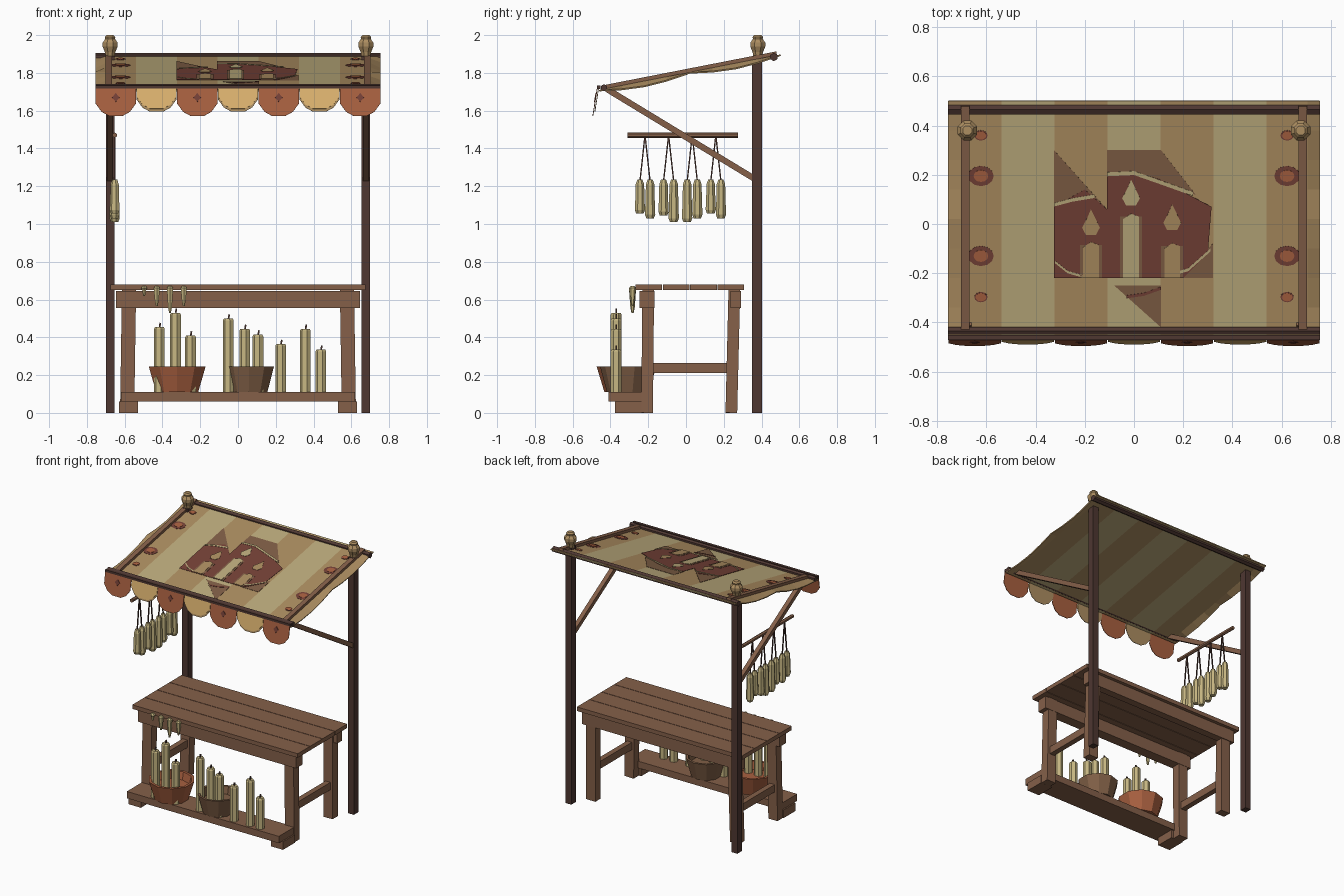
import bpy, bmesh, math
from mathutils import Vector

if "Cube" in bpy.data.objects:
    bpy.data.objects.remove(bpy.data.objects["Cube"])


def material(name, r, g, b):
    m = bpy.data.materials.new(name)
    lin = [((c / 255 + 0.055) / 1.055) ** 2.4 for c in (r, g, b)]
    m.use_nodes = True
    m.diffuse_color = (*lin, 1)
    m.node_tree.nodes["Principled BSDF"].inputs["Base Color"].default_value = (*lin, 1)
    return m


WOOD = material("warm wood", 133, 96, 73)
DARK = material("dark wood", 78, 55, 49)
CREAM = material("cream cloth", 188, 171, 124)
TAN = material("tan cloth", 173, 142, 97)
RED = material("deep red paint", 117, 65, 55)
BROWN = material("dull brown", 128, 95, 70)
RUST = material("terracotta", 168, 96, 64)
GOLD = material("gold cloth", 222, 180, 112)
WAX = material("candle wax", 198, 182, 130)


def finish(name, bm, *mats, recalc=True):
    if recalc:
        bmesh.ops.recalc_face_normals(bm, faces=bm.faces)
    mesh = bpy.data.meshes.new(name)
    bm.to_mesh(mesh)
    bm.free()
    for m in mats:
        mesh.materials.append(m)
    ob = bpy.data.objects.new(name, mesh)
    bpy.context.scene.collection.objects.link(ob)
    return ob


def rings_to_solid(bm, rings):
    n = len(rings[0])
    for low, high in zip(rings, rings[1:]):
        for i in range(n):
            j = (i + 1) % n
            bm.faces.new((low[i], low[j], high[j], high[i]))
    bm.faces.new(rings[0][::-1])
    bm.faces.new(rings[-1])


def beam(name, a, b, width, mat, depth=None, sides=4):
    """Straight bar from a to b; width runs along x where possible."""
    a, b = Vector(a), Vector(b)
    d = (b - a).normalized()
    u = Vector((0, 1, 0)) if abs(d.x) > 0.9 else Vector((1, 0, 0))
    u = (u - d * u.dot(d)).normalized()
    v = d.cross(u)
    depth = depth or width
    k = math.sqrt(0.5) if sides == 4 else 0.5
    bm = bmesh.new()
    rings = []
    for p in (a, b):
        angles = [math.tau * (i + 0.5) / sides for i in range(sides)]
        rings.append([bm.verts.new(p + u * width * k * math.cos(t) + v * depth * k * math.sin(t))
                      for t in angles])
    rings_to_solid(bm, rings)
    return finish(name, bm, mat)


def box(name, x, y, z, mat):
    """Box from (min, max) pairs."""
    mx, my = sum(x) / 2, sum(y) / 2
    return beam(name, (mx, my, z[0]), (mx, my, z[1]), x[1] - x[0], mat, y[1] - y[0])


def lathe(name, profile, x, y, mat, sides=8):
    """Turned solid from (radius, height) pairs."""
    bm = bmesh.new()
    rings = [[bm.verts.new((x + r * math.cos(math.tau * (i + 0.5) / sides),
                            y + r * math.sin(math.tau * (i + 0.5) / sides), z))
              for i in range(sides)] for r, z in profile]
    rings_to_solid(bm, rings)
    return finish(name, bm, mat)


def sheet(name, points, mat, thick=0.004):
    bm = bmesh.new()
    bm.faces.new([bm.verts.new(p) for p in points])
    ob = finish(name, bm, mat, recalc=False)
    mod = ob.modifiers.new("thickness", "SOLIDIFY")
    mod.thickness, mod.offset = thick, 0
    return ob


def cloth_z(y):
    return 1.8 + 0.1955 * y


def plate(name, points, mat, layer=1):
    """Painted shape lying on the canopy."""
    sheet(name, [(x, y, cloth_z(y) + 0.003 * layer) for x, y in points], mat, 0.002)


def ellipse(x, y, rx, ry, n=12):
    return [(x + rx * math.cos(math.tau * i / n), y + ry * math.sin(math.tau * i / n))
            for i in range(n)]


def ribbon(points, w):
    return points + [(x, y - w) for x, y in reversed(points)]


# Posts, finials, braces and canopy rails
for side, s in (("left", 1), ("right", -1)):
    x = s * 0.677
    box(side + "_post", (x - 0.023, x + 0.023), (0.35, 0.402), (0, 1.89), DARK)
    lathe(side + "_finial", [(0.024, 1.88), (0.03, 1.91), (0.043, 1.94), (0.043, 1.96),
                             (0.028, 1.98), (0.03, 1.99), (0.02, 2)], x, 0.38, TAN)
    beam(side + "_brace", (x, 0.37, 1.235), (x, -0.42, 1.715), 0.032, WOOD)
    beam(side + "_canopy_rail", (s * 0.685, 0.48, cloth_z(0.48) + 0.008),
         (s * 0.685, -0.44, cloth_z(-0.44) + 0.008), 0.034, WOOD, 0.024)
beam("back_canopy_bar", (-0.755, 0.465, 1.884), (0.755, 0.465, 1.884), 0.044, DARK, sides=6)
beam("front_canopy_bar", (-0.755, -0.434, 1.722), (0.755, -0.434, 1.722), 0.036, DARK, sides=6)
beam("front_canopy_edge", (-0.755, -0.462, 1.724), (0.755, -0.462, 1.724), 0.02, DARK)

# Striped canopy, drooping a little past the rails
STRIPE = 1.51 / 7
xs = sorted([STRIPE * (i - 3.5) for i in range(8)] + [-0.705, 0.705])
ys = [-0.46 + 0.12 * i for i in range(9)]
bm = bmesh.new()
grid = []
for x in xs:
    sag = 0.025 if abs(x) > 0.75 else 0
    grid.append([bm.verts.new((x, y, cloth_z(y) - sag * abs(math.sin(i * math.pi / 4))))
                 for i, y in enumerate(ys)])
for i in range(len(xs) - 1):
    stripe = int((xs[i] + xs[i + 1]) / 2 / STRIPE + 3.5)
    for j in range(len(ys) - 1):
        f = bm.faces.new((grid[i][j], grid[i + 1][j], grid[i + 1][j + 1], grid[i][j + 1]))
        f.material_index = stripe % 2
canopy = finish("canopy", bm, TAN, CREAM, recalc=False)
mod = canopy.modifiers.new("thickness", "SOLIDIFY")
mod.thickness, mod.offset = 0.008, -1


# Scalloped valance
def scallop(name, x, bottom, mat, back=0.0):
    half = [(0.106, 1.73), (0.106, bottom + 0.065), (0.075, bottom + 0.022), (0.035, bottom)]
    outline = [(-w, z) for w, z in half] + [(w, z) for w, z in reversed(half)]
    sheet(name, [(x + w, -0.468 - 0.16 * (1.73 - z) + back, z) for w, z in outline], mat)


for i in range(7):
    x = STRIPE * (i - 3)
    if i % 2:
        scallop("gold_scallop", x, 1.61, GOLD)
        scallop("scallop_lining", x, 1.595, TAN, 0.007)
    else:
        scallop("rust_scallop", x, 1.572, RUST)
        sheet("scallop_diamond", [(x + dx, -0.481 - 0.16 * dz, 1.67 - dz) for dx, dz in
                                  ((-0.02, 0), (0, 0.023), (0.02, 0), (0, -0.023))], RED)

# Painted emblem
plate("emblem_left_corner", [(-0.325, 0.3), (-0.325, 0.08), (-0.11, 0.06)], BROWN)
plate("emblem_top", [(-0.11, 0.3), (-0.11, 0.18), (0.25, 0.12), (0.11, 0.3)], BROWN)
plate("emblem_right_corner", [(0.19, -0.22), (0.32, -0.22), (0.32, -0.08)], BROWN)
plate("emblem_tail", [(-0.08, -0.25), (0.11, -0.42), (0.11, -0.25)], BROWN)
plate("emblem_field", [(-0.325, -0.22), (0.2, -0.22), (0.3, -0.12), (0.315, 0.07), (0.22, 0.12),
                       (0.11, 0.18), (0, 0.21), (-0.11, 0.2), (-0.11, 0.06), (-0.2, 0.14),
                       (-0.325, 0.07)], RED, 2)
plate("upper_swirl", ribbon([(-0.11, 0.21), (0, 0.215), (0.1, 0.18), (0.24, 0.13)], 0.016), CREAM, 3)
plate("left_swirl", ribbon([(-0.325, 0.085), (-0.25, 0.105), (-0.16, 0.12)], 0.014), CREAM, 3)
plate("lower_swirl", ribbon([(0.13, -0.205), (0.22, -0.18), (0.31, -0.1)], 0.012), CREAM, 3)
plate("tail_swirl", ribbon([(-0.03, -0.29), (0.04, -0.28), (0.11, -0.255)], 0.012), RED, 2)
plate("left_lower_swirl", ribbon([(-0.32, -0.15), (-0.27, -0.19), (-0.2, -0.21)], 0.01), CREAM, 3)
for x, top, flame, mat in ((-0.175, -0.085, 0, TAN), (-0.012, 0.03, 0.12, CREAM), (0.155, -0.09, 0.02, TAN)):
    plate("candle_shadow", [(x - 0.045, -0.22), (x + 0.045, -0.22), (x + 0.045, top), (x - 0.045, top)], BROWN, 3)
    plate("painted_candle", [(x - 0.032, -0.22), (x + 0.032, -0.22), (x + 0.032, top),
                             (x, top + 0.012), (x - 0.032, top - 0.01)], mat, 4)
    plate("painted_flame", [(x - 0.036, flame - 0.015), (x - 0.02, flame - 0.045), (x + 0.02, flame - 0.045),
                            (x + 0.036, flame - 0.015), (x + 0.015, flame + 0.03), (x, flame + 0.06),
                            (x - 0.015, flame + 0.025)], mat, 4)

# Painted dots along both sides
for s in (-1, 1):
    x = s * 0.622
    for y in (0.195, -0.13):
        plate("large_dot", ellipse(x, y, 0.052, 0.041), RED)
        plate("large_dot_centre", ellipse(x, y, 0.03, 0.024), RUST, 2)
    for y in (0.36, -0.297):
        plate("small_dot_rim", ellipse(x, y, 0.027, 0.021), RED)
        plate("small_dot", ellipse(x, y, 0.022, 0.017), RUST, 2)

# Table
PLANK = 0.58 / 4
for i in range(4):
    y = -0.27 + PLANK * i
    box("table_plank", (-0.675, 0.675), (y + 0.002, y + PLANK - 0.002), (0.65, 0.68), WOOD)
box("front_apron", (-0.645, 0.645), (-0.245, -0.168), (0.555, 0.645), WOOD)
box("back_apron", (-0.645, 0.645), (0.235, 0.29), (0.555, 0.645), WOOD)
for s in (-1, 1):
    beam("front_leg", (s * 0.587, -0.206, 0), (s * 0.577, -0.2, 0.65), 0.075, WOOD, 0.062)
    beam("back_leg", (s * 0.587, 0.24, 0), (s * 0.577, 0.256, 0.65), 0.075, WOOD, 0.062)
    box("side_stretcher", (s * 0.583 - 0.02, s * 0.583 + 0.02), (-0.19, 0.23), (0.21, 0.265), WOOD)
    box("shelf_foot", (s * 0.58 - 0.05, s * 0.58 + 0.05), (-0.375, -0.235), (0, 0.06), WOOD)
box("low_shelf", (-0.62, 0.62), (-0.41, -0.225), (0.06, 0.11), WOOD)

# Pots with hollow rims
for name, x, r, mat in (("terracotta_pot", -0.322, 0.158, RUST), ("brown_pot", 0.057, 0.14, BROWN)):
    lathe(name, [(r * 0.74, 0.11), (r, 0.245), (r * 0.88, 0.245), (r * 0.8, 0.19)], x, -0.315, mat, 10)

# Standing candles
for x, top in ((-0.415, 0.455), (-0.33, 0.53), (-0.25, 0.41), (-0.05, 0.5), (0.037, 0.445),
               (0.107, 0.415), (0.228, 0.365), (0.358, 0.445), (0.44, 0.335)):
    lathe("standing_candle", [(0.03, 0.11), (0.03, top - 0.01), (0.024, top)], x, -0.37, WAX, 7)
    beam("candle_wick", (x, -0.37, top), (x + 0.004, -0.37, top + 0.022), 0.009, DARK)

# Wax drips on the table edge
for x, low in ((-0.497, 0.62), (-0.43, 0.567), (-0.36, 0.53), (-0.287, 0.567)):
    lathe("wax_drip", [(0.006, low), (0.012, low + 0.03), (0.019, 0.66), (0.01, 0.672)], x, -0.283, WAX, 6)

# Hanging candles
beam("hanging_pole", (-0.652, -0.31, 1.47), (-0.652, 0.275, 1.47), 0.027, WOOD, sides=6)
for i, drops in enumerate(((1.055, 1.03), (1.045, 1.01), (1.01, 1.03), (1.055, 1.03))):
    y = -0.217 + 0.125 * i
    for offset, low in zip((-0.027, 0.027), drops):
        beam("candle_string", (-0.652, y, 1.47), (-0.652, y + offset, 1.225), 0.007, DARK)
        lathe("hanging_candle", [(0.02, low), (0.028, low + 0.02), (0.025, 1.13), (0.023, 1.21),
                                 (0.014, 1.235)], -0.652, y + offset, WAX, 7)
